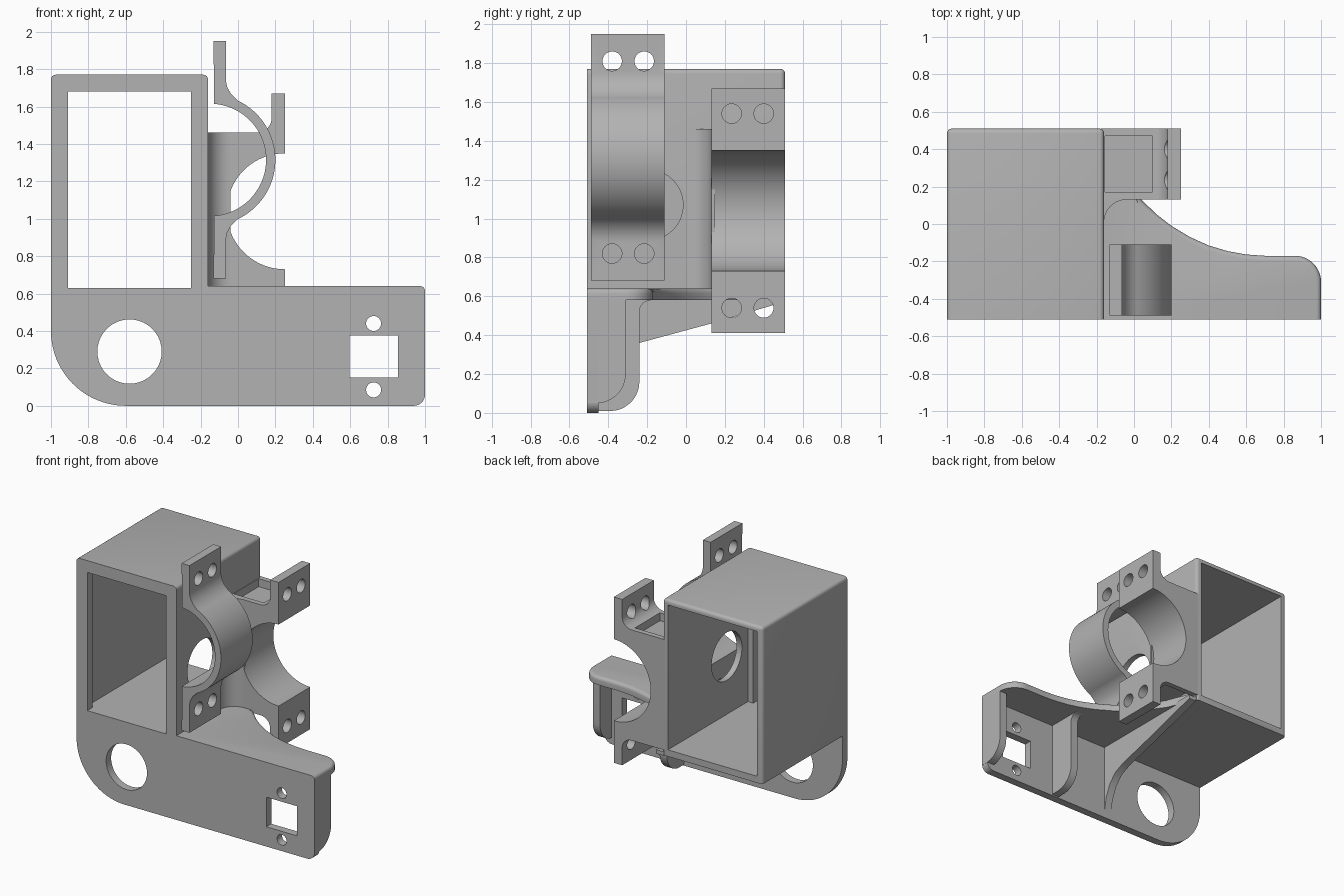
import bpy, bmesh, math

cube = bpy.data.objects.get("Cube")
if cube:
    bpy.data.objects.remove(cube)

grey = bpy.data.materials.new("matte grey")
grey.use_nodes = True
COLOUR = (0.45, 0.45, 0.45, 1)
grey.diffuse_color = COLOUR
grey.node_tree.nodes["Principled BSDF"].inputs["Base Color"].default_value = COLOUR


def arc(cx, cy, r, start, end, n=12):
    angles = [math.radians(start + (end - start) * i / n) for i in range(n + 1)]
    return [(cx + r * math.cos(a), cy + r * math.sin(a)) for a in angles]


def prism(name, pts, axis, lo, hi, rounded=None, radius=0.025):
    """Extrude a 2D outline along an axis; round the edges the rule picks."""
    place = {"x": lambda p, d: (d, p[0], p[1]),
             "y": lambda p, d: (p[0], d, p[1]),
             "z": lambda p, d: (p[0], p[1], d)}[axis]
    bm = bmesh.new()
    low = [bm.verts.new(place(p, lo)) for p in pts]
    high = [bm.verts.new(place(p, hi)) for p in pts]
    bm.faces.new(low)
    bm.faces.new(high)
    for i in range(len(pts)):
        j = (i + 1) % len(pts)
        bm.faces.new((low[i], low[j], high[j], high[i]))
    bmesh.ops.recalc_face_normals(bm, faces=bm.faces)
    if rounded:
        edges = [e for e in bm.edges if rounded(e.verts[0].co, e.verts[1].co)]
        bmesh.ops.bevel(bm, geom=edges, offset=radius, segments=4,
                        profile=0.5, affect='EDGES', clamp_overlap=True)
    mesh = bpy.data.meshes.new(name)
    bm.to_mesh(mesh)
    bm.free()
    mesh.materials.append(grey)
    obj = bpy.data.objects.new(name, mesh)
    bpy.context.collection.objects.link(obj)
    return obj


def rect(x0, y0, x1, y1):
    return [(x0, y0), (x1, y0), (x1, y1), (x0, y1)]


def circle(cx, cy, r):
    return arc(cx, cy, r, 0, 360, 40)[:-1]


def cut(obj, *cutters):
    for c in cutters:
        c.hide_render = True
        mod = obj.modifiers.new("cut", 'BOOLEAN')
        mod.operation = 'DIFFERENCE'
        mod.solver = 'EXACT'
        mod.object = c
        bpy.context.view_layer.objects.active = obj
        bpy.ops.object.modifier_apply(modifier=mod.name)
        bpy.data.objects.remove(c)


def hole(axis, a, b, r, lo, hi):
    return prism("hole_cutter", circle(a, b, r), axis, lo, hi)


def mirror_z(pts, mid):
    return [(x, 2 * mid - z) for x, z in reversed(pts)]


# Hollow housing with a front lip and a round side opening
def housing_edges(a, b):
    top = a.z > 1.7 and b.z > 1.7 and not (a.y < -0.5 and b.y < -0.5)
    back = a.y > 0.5 and b.y > 0.5 and a.x == b.x
    return top or back


housing = prism("housing", rect(-1, 0.58, -0.16, 1.77), "y", -0.51, 0.51, housing_edges)
cut(housing,
    prism("cavity_cutter", rect(-0.955, 0.63, -0.205, 1.73), "y", -0.45, 0.6),
    prism("opening_cutter", rect(-0.91, 0.63, -0.25, 1.68), "y", -0.6, -0.4),
    hole("x", -0.197, 1.07, 0.182, -0.3, -0.1))

# Front mounting plate with round corners
plate = prism("front_plate",
              [(-1, 0.63)] + arc(-0.6, 0.4, 0.4, 180, 270, 20)
              + arc(0.94, 0.06, 0.06, 270, 360, 8) + [(1, 0.6), (0.97, 0.63)],
              "y", -0.51, -0.45)
cut(plate,
    hole("y", -0.58, 0.29, 0.172, -0.6, -0.4),
    prism("window_cutter", rect(0.595, 0.15, 0.855, 0.375), "y", -0.6, -0.4),
    hole("y", 0.725, 0.44, 0.04, -0.6, -0.4),
    hole("y", 0.725, 0.085, 0.04, -0.6, -0.4))

# Swept shelf along the top of the plate
shelf_outline = [(-0.2, -0.51), (1, -0.51)] + arc(0.86, -0.31, 0.14, 0, 90) + [
    (0.7, -0.17), (0.6, -0.163), (0.5, -0.145), (0.4, -0.115), (0.3, -0.07),
    (0.2, -0.01), (0.12, 0.052), (0.04, 0.13), (-0.07, 0.28), (-0.16, 0.5), (-0.2, 0.5)]
prism("shelf", shelf_outline, "z", 0.58, 0.64,
      lambda a, b: a.z > 0.63 and b.z > 0.63 and max(a.x, b.x) > 0
      and max(a.y, b.y) > -0.5)

# Stiffeners behind the plate
prism("end_flange", [(-0.51, 0.05)] + arc(-0.46, 0.2, 0.15, 270, 360)
      + [(-0.31, 0.6), (-0.51, 0.6)], "x", 0.94, 1)
prism("inner_rib", [(-0.48, 0.01)] + arc(-0.39, 0.16, 0.15, 270, 360)
      + arc(-0.18, 0.52, 0.06, 180, 90, 6) + [(-0.48, 0.6)], "x", 0.33, 0.39)
prism("gusset", [(-0.48, 0.04), (-0.45, 0.05), (-0.43, 0.16), (-0.39, 0.25),
                 (-0.33, 0.32), (-0.24, 0.36), (0.13, 0.46), (0.5, 0.57),
                 (0.5, 0.6), (-0.48, 0.6)], "x", -0.16, -0.1)

# Rear half-round holder with two tabs
MID = 1.04
upper = [(-0.18, 1.46), (0.1, 1.46)] + arc(0.1, 1.54, 0.08, 270, 360, 8) + [
    (0.18, 1.67), (0.25, 1.67)]
holder = prism("rear_holder", upper + arc(0.25, MID, 0.31, 90, 270, 40)
               + mirror_z(upper, MID), "y", 0.13, 0.51)
for z in (1.54, 0.54):
    for y in (0.235, 0.4):
        cut(holder, hole("x", y, z, 0.05, 0.1, 0.3))
for z in (1.40, 0.56):
    cut(holder, prism("recess_cutter", rect(-0.155, z, 0.1, z + 0.12), "y", 0.17, 0.47))
prism("holder_fillet", [(-0.18, 0.01)] + arc(-0.04, 0.01, 0.12, 180, 90)
      + [(-0.04, 0.15), (-0.18, 0.15)], "z", 0.6, 1.46)

# Separate front clamp: curved strap with a tab at each end
MID = 1.315
tab = [(-0.13, 1.95), (-0.065, 1.95), (-0.065, 1.74), (-0.058, 1.705), (-0.038, 1.668)]
clamp = prism("front_clamp", tab + arc(-0.15, MID, 0.35, 65, -65, 40) + mirror_z(tab, MID)
              + arc(-0.15, MID, 0.3, -86, 86, 40), "y", -0.49, -0.11)
for z in (1.81, 0.82):
    for y in (-0.38, -0.215):
        cut(clamp, hole("x", y, z, 0.05, -0.2, 0.0))

# Smooth curved faces, keep edges sharp
for obj in bpy.context.scene.objects:
    obj.select_set(obj.type == 'MESH')
bpy.context.view_layer.objects.active = housing
bpy.ops.object.shade_smooth_by_angle(angle=math.radians(30))
